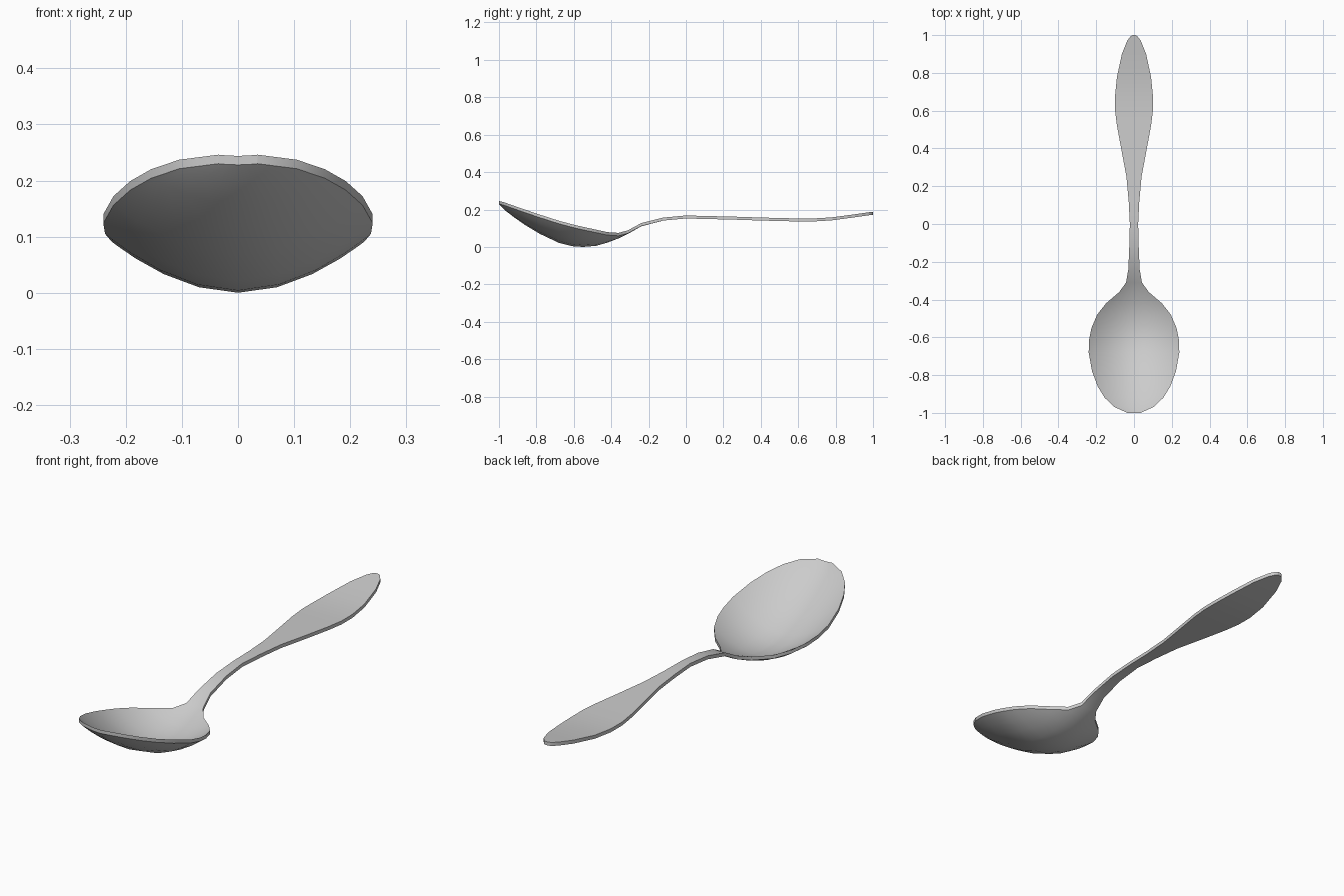
import bpy
import bmesh
import math

if "Cube" in bpy.data.objects:
    bpy.data.objects.remove(bpy.data.objects["Cube"], do_unlink=True)

THICK = 0.016
COLS = 10

# Stations along the spoon: y, half width, edge height, centre height
stations = [
    (-1.0, .035, .246, .244), (-.968, .105, .237, .212), (-.92, .155, .22, .175),
    (-.86, .192, .199, .133), (-.78, .222, .172, .085), (-.68, .24, .14, .038),
    (-.61, .237, .121, .02), (-.55, .225, .107, .016), (-.48, .195, .092, .022),
    (-.42, .148, .079, .039), (-.36, .078, .075, .062), (-.31, .042, .089, .086),
    (-.24, .03, .127, .126), (-.12, .025, .157, .157), (0, .022, .168, .168),
    (.12, .028, .165, .165), (.25, .04, .162, .162), (.4, .068, .157, .157),
    (.52, .09, .154, .154), (.6, .1, .152, .152), (.68, .1, .152, .152),
    (.78, .09, .158, .158), (.9, .064, .174, .174), (.97, .036, .184, .184),
    (.992, .02, .187, .187), (1.0, .008, .188, .188),
]

# Steel material
steel = bpy.data.materials.new("steel grey")
steel.use_nodes = True
colour = (0.6, 0.6, 0.6, 1)
steel.diffuse_color = colour
steel.node_tree.nodes["Principled BSDF"].inputs["Base Color"].default_value = colour

# Loft the upper surface: each cross-section is a shallow curve
bm = bmesh.new()
rows = []
for y, half, edge, centre in stations:
    row = []
    for i in range(COLS + 1):
        u = math.sin((i / COLS - 0.5) * math.pi)
        row.append(bm.verts.new((u * half, y, centre + (edge - centre) * abs(u) ** 1.9)))
    rows.append(row)
for a, b in zip(rows, rows[1:]):
    for i in range(COLS):
        bm.faces.new((a[i], a[i + 1], b[i + 1], b[i]))

# Thicken downwards into a closed shell
upper = bm.faces[:]
lower = bmesh.ops.extrude_face_region(bm, geom=upper, use_keep_orig=True)["geom"]
moved = [v for v in lower if isinstance(v, bmesh.types.BMVert)]
bmesh.ops.translate(bm, verts=moved, vec=(0, 0, -THICK))
bmesh.ops.recalc_face_normals(bm, faces=bm.faces[:])

mesh = bpy.data.meshes.new("spoon")
bm.to_mesh(mesh)
bm.free()
mesh.materials.append(steel)
spoon = bpy.data.objects.new("spoon", mesh)
bpy.context.collection.objects.link(spoon)

# Smooth faces with a crisp rim
bpy.ops.object.select_all(action="DESELECT")
spoon.select_set(True)
bpy.context.view_layer.objects.active = spoon
bpy.ops.object.shade_smooth_by_angle(angle=math.radians(40))
